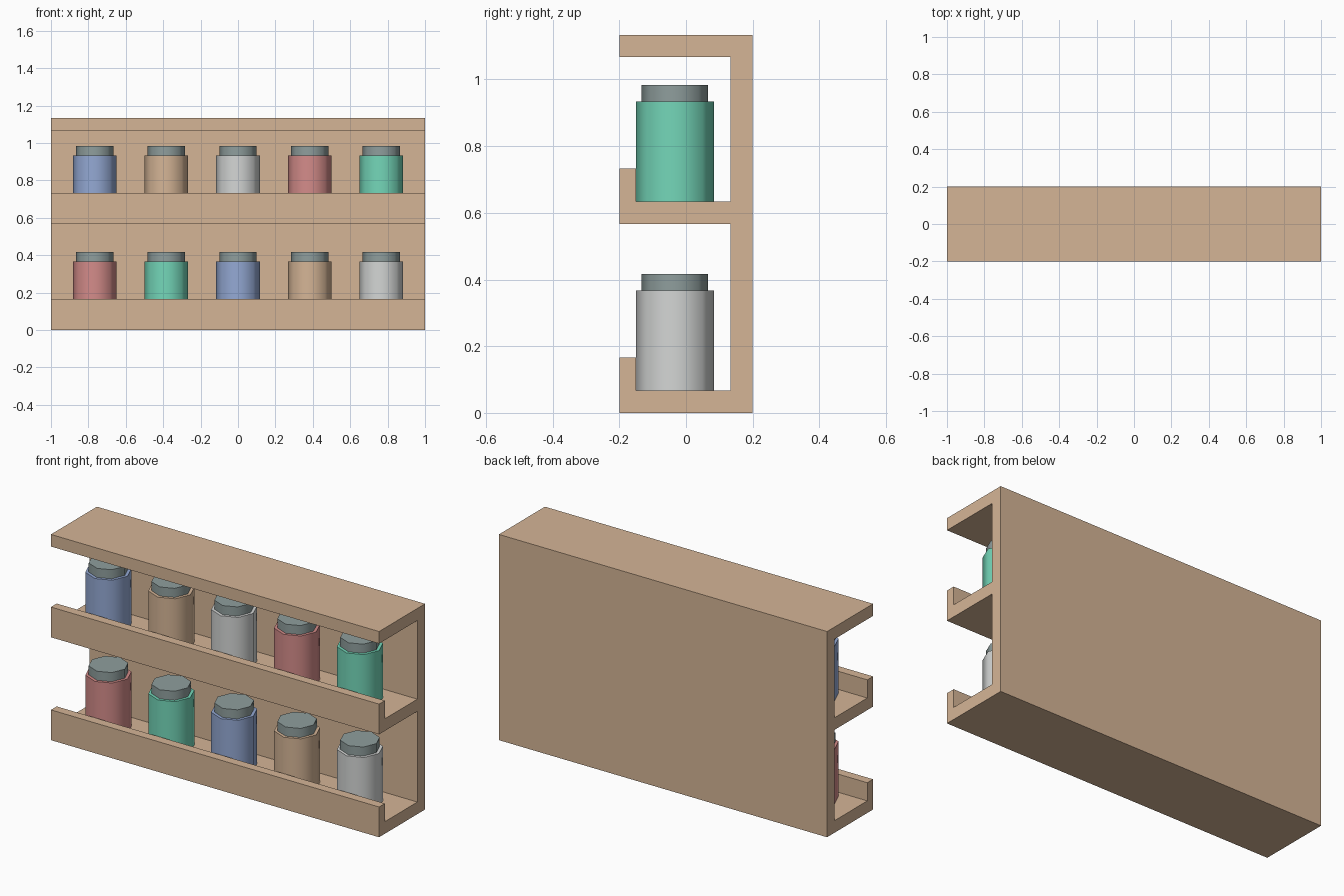
import bpy, bmesh, math

if "Cube" in bpy.data.objects:
    bpy.data.objects.remove(bpy.data.objects["Cube"])


def material(name, r, g, b):
    lin = [((c / 255 + 0.055) / 1.055) ** 2.4 for c in (r, g, b)]
    m = bpy.data.materials.new(name)
    m.diffuse_color = (*lin, 1)
    m.use_nodes = True
    m.node_tree.nodes["Principled BSDF"].inputs["Base Color"].default_value = m.diffuse_color
    return m


wood = material("tan wood", 213, 181, 150)
red = material("soft red", 212, 140, 138)
green = material("mint green", 116, 215, 185)
blue = material("soft blue", 148, 169, 212)
white = material("pale grey", 212, 214, 213)
metal = material("grey metal", 143, 158, 157)


def finish(name, bm, mat):
    bmesh.ops.recalc_face_normals(bm, faces=bm.faces)
    me = bpy.data.meshes.new(name)
    bm.to_mesh(me)
    bm.free()
    me.materials.append(mat)
    ob = bpy.data.objects.new(name, me)
    bpy.context.collection.objects.link(ob)
    return ob


# Rack: one side profile (y, z) extruded along x
T, STEP = 0.0667, 0.5667
F, LIP, BACK, B = -0.2, -0.15, 0.1333, 0.2
profile = [(B, 0), (B, 2 * STEP)]
profile = [(B, 2 * STEP), (F, 2 * STEP), (F, 2 * STEP - T), (BACK, 2 * STEP - T)]
for z in (STEP, 0):
    profile += [(BACK, z + T), (LIP, z + T), (LIP, z + T + 0.1), (F, z + T + 0.1), (F, z)]
    profile += [(BACK, z)] if z else [(B, 0)]
bm = bmesh.new()
face = bm.faces.new([bm.verts.new((-1, y, z)) for y, z in profile])
ext = bmesh.ops.extrude_face_region(bm, geom=[face])
bmesh.ops.translate(bm, vec=(2, 0, 0),
                    verts=[v for v in ext["geom"] if isinstance(v, bmesh.types.BMVert)])
finish("spice_rack", bm, wood)


# Jars: eight-sided smooth cylinders with a corner on each axis
def cylinder(name, x, z, radius, height, mat):
    bm = bmesh.new()
    rings = [[bm.verts.new((x + radius * math.cos(i * math.pi / 4),
                            -0.0333 + radius * math.sin(i * math.pi / 4), h))
              for i in range(8)] for h in (z, z + height)]
    for ring in rings:
        bm.faces.new(ring)
    for i in range(8):
        j = (i + 1) % 8
        bm.faces.new((rings[0][i], rings[0][j], rings[1][j], rings[1][i])).smooth = True
    bm.edges.ensure_lookup_table()
    for e in bm.edges:
        e.smooth = all(f.smooth for f in e.link_faces)
    finish(name, bm, mat)


rows = [("lower", T, (red, green, blue, wood, white)),
        ("upper", STEP + T, (blue, wood, white, red, green))]
for row, z, colours in rows:
    for i, mat in enumerate(colours):
        x = (i - 2) * 0.3833
        cylinder(f"{row}_jar_{i + 1}", x, z, 0.1167, 0.3, mat)
        cylinder(f"{row}_lid_{i + 1}", x, z + 0.3, 0.1, 0.05, metal)
